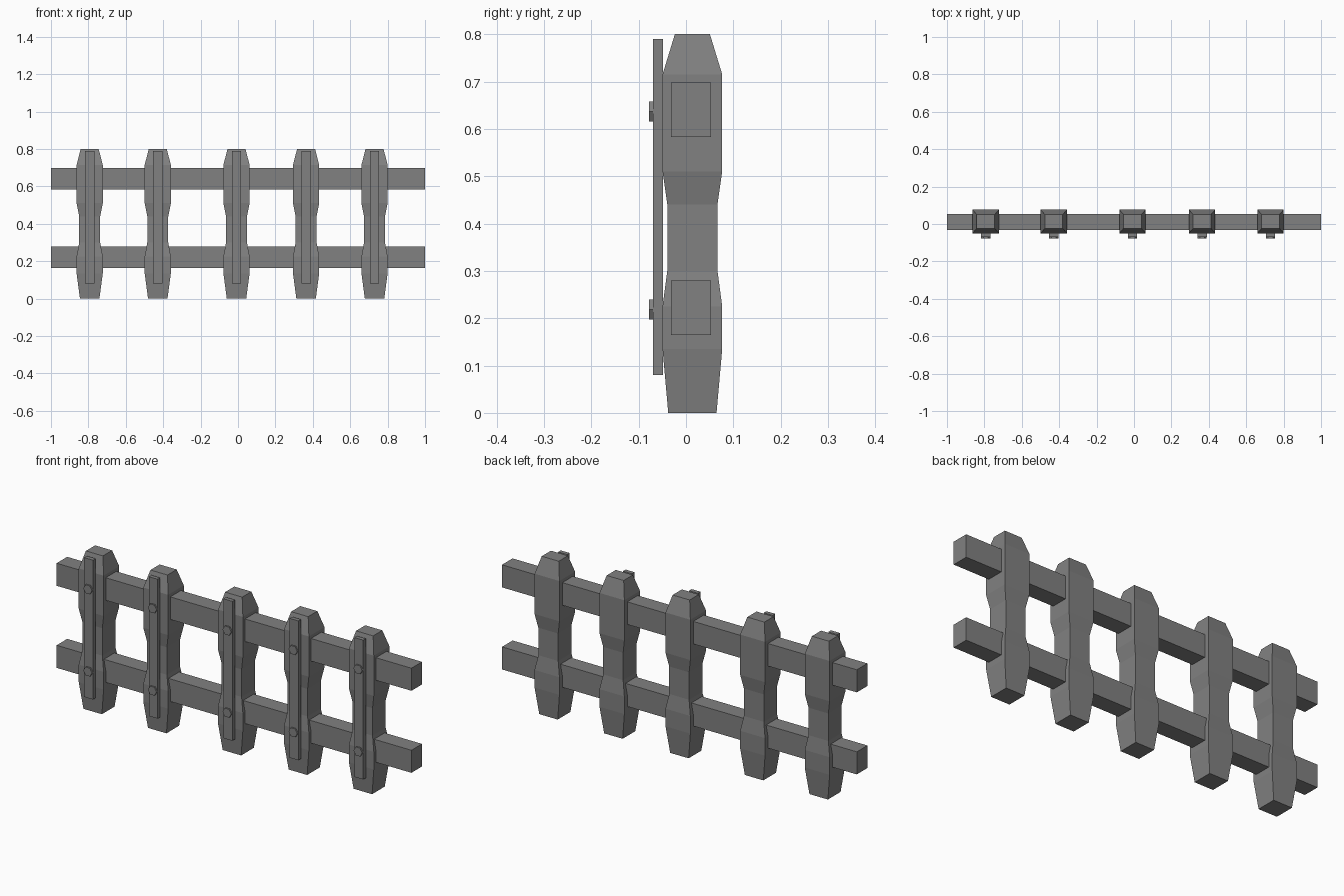
import bpy, bmesh, math
from mathutils import Matrix

cube = bpy.data.objects.get("Cube")
if cube:
    bpy.data.objects.remove(cube, do_unlink=True)

grey = bpy.data.materials.new("weathered grey")
grey.use_nodes = True
COLOR = (0.22, 0.22, 0.22, 1)
grey.diffuse_color = COLOR
grey.node_tree.nodes["Principled BSDF"].inputs["Base Color"].default_value = COLOR


def finish(name, bm):
    bmesh.ops.recalc_face_normals(bm, faces=bm.faces)
    mesh = bpy.data.meshes.new(name)
    bm.to_mesh(mesh)
    bm.free()
    mesh.materials.append(grey)
    obj = bpy.data.objects.new(name, mesh)
    bpy.context.collection.objects.link(obj)
    return obj


def box(name, x, y, z):
    """Box from (min, max) ranges."""
    bm = bmesh.new()
    size = [b - a for a, b in (x, y, z)]
    mid = [(a + b) / 2 for a, b in (x, y, z)]
    bmesh.ops.create_cube(bm, size=1, matrix=Matrix.Translation(mid) @ Matrix.Diagonal((*size, 1)))
    return finish(name, bm)


# Post outline: height, half width, half depth
POST = [(0, .052, .051), (.135, .07, .063), (.225, .07, .063), (.30, .056, .053),
        (.44, .056, .053), (.51, .07, .063), (.715, .07, .063), (.80, .048, .037)]
POST_Y = .0135


def post(name, x):
    bm = bmesh.new()
    rings = [[bm.verts.new((x + sx * w, POST_Y + sy * d, z))
              for sx, sy in ((-1, -1), (1, -1), (1, 1), (-1, 1))] for z, w, d in POST]
    for low, high in zip(rings, rings[1:]):
        for i in range(4):
            j = (i + 1) % 4
            bm.faces.new((low[i], low[j], high[j], high[i]))
    bm.faces.new(rings[0])
    bm.faces.new(rings[-1])
    return finish(name, bm)


def bolt(name, x, z):
    bm = bmesh.new()
    place = Matrix.Translation((x, -.072, z)) @ Matrix.Rotation(math.pi / 2, 4, 'X')
    bmesh.ops.create_cone(bm, cap_ends=True, segments=6, radius1=.0245, radius2=.0245,
                          depth=.012, matrix=place @ Matrix.Rotation(math.pi / 2, 4, 'Z'))
    # Turn the hexagon so that a flat side faces up
    top = max(v.co.z for v in bm.verts)
    if sum(abs(v.co.z - top) < 1e-4 for v in bm.verts) < 4:
        turn = Matrix.Rotation(math.pi / 6, 4, 'Y')
        bmesh.ops.rotate(bm, verts=bm.verts, cent=(x, -.072, z), matrix=turn)
    return finish(name, bm)


# Two long rails
for name, z in (("lower_rail", (.165, .28)), ("upper_rail", (.583, .698))):
    box(name, (-1, 1), (-.032, .053), z)

# Five posts, each with a front strap and two bolts
for n, x in enumerate((-.793, -.429, -.008, .364, .73), 1):
    post(f"post_{n}", x)
    box(f"strap_{n}", (x - .025, x + .025), (-.07, -.049), (.08, .79))
    bolt(f"lower_bolt_{n}", x, .218)
    bolt(f"upper_bolt_{n}", x, .637)
